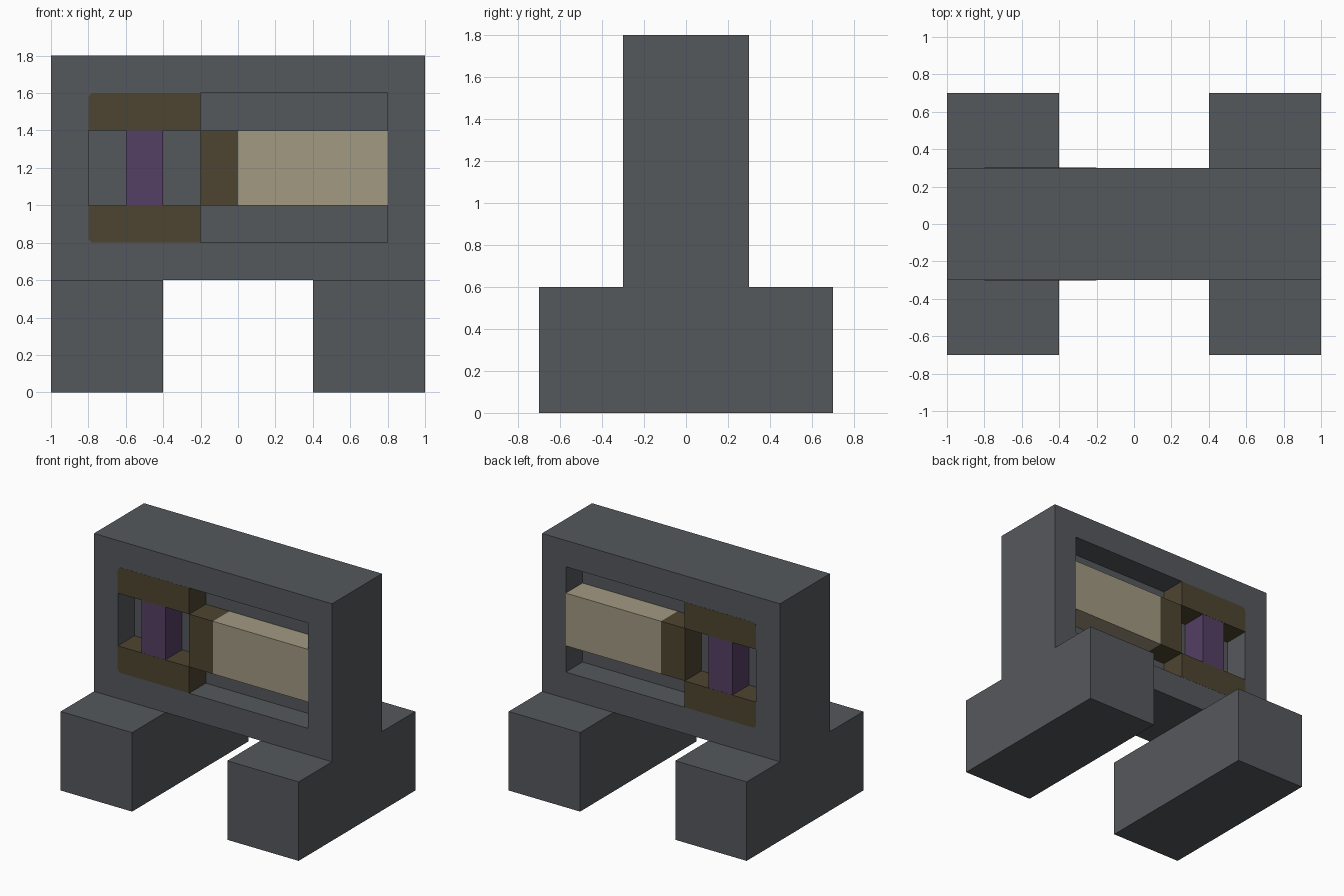
import bpy, bmesh, math
from mathutils import Vector

if "Cube" in bpy.data.objects:
    bpy.data.objects.remove(bpy.data.objects["Cube"])


def material(name, rgb):
    m = bpy.data.materials.new(name)
    m.diffuse_color = (*rgb, 1)
    m.use_nodes = True
    m.node_tree.nodes["Principled BSDF"].inputs["Base Color"].default_value = m.diffuse_color
    return m


GRAY = material("slate_gray", (0.091, 0.098, 0.107))
OLIVE = material("dark_olive", (0.076, 0.060, 0.031))
PURPLE = material("dull_purple", (0.087, 0.050, 0.125))
BEIGE = material("beige", (0.362, 0.319, 0.223))


def finish(name, bm, mat):
    bmesh.ops.recalc_face_normals(bm, faces=bm.faces)
    me = bpy.data.meshes.new(name)
    bm.to_mesh(me)
    bm.free()
    me.materials.append(mat)
    ob = bpy.data.objects.new(name, me)
    bpy.context.collection.objects.link(ob)
    return ob


def prism(name, profile, y0, y1, mat):
    """Extrude an (x, z) outline from y0 to y1."""
    bm = bmesh.new()
    face = bm.faces.new([bm.verts.new((x, y0, z)) for x, z in profile])
    geom = bmesh.ops.extrude_face_region(bm, geom=[face])["geom"]
    verts = [g for g in geom if isinstance(g, bmesh.types.BMVert)]
    bmesh.ops.translate(bm, verts=verts, vec=(0, y1 - y0, 0))
    return finish(name, bm, mat)


def box(name, x0, x1, y0, y1, z0, z1, mat):
    return prism(name, [(x0, z0), (x1, z0), (x1, z1), (x0, z1)], y0, y1, mat)


# Legs
for name, x in (("left_leg", -1.0), ("right_leg", 0.4)):
    box(name, x, x + 0.6, -0.7, 0.7, 0, 0.6, GRAY)

# Frame: a block with a shallow pocket in its front and back
bm = bmesh.new()
bmesh.ops.create_cube(bm, size=1)
for v in bm.verts:
    v.co = Vector((v.co.x * 2, v.co.y * 0.6, v.co.z * 1.2 + 1.2))
bm.normal_update()
faces = [f for f in bm.faces if abs(f.normal.y) > 0.9]
bmesh.ops.inset_individual(bm, faces=faces, thickness=0.2, use_even_offset=True)
for f in faces:
    inward = -0.2 * (1 if f.calc_center_median().y > 0 else -1)
    new = bmesh.ops.extrude_discrete_faces(bm, faces=[f])["faces"][0]
    bmesh.ops.translate(bm, verts=new.verts[:], vec=(0, inward, 0))
finish("frame", bm, GRAY)

# Upper arm outline with a rounded outer corner
R = 0.03
arm = [(-0.8, 1.4), (-0.2, 1.4), (-0.2, 1.6)]
for i in range(6):
    a = math.radians(90 + 18 * i)
    arm.append((-0.8 + R + R * math.cos(a), 1.6 - R + R * math.sin(a)))

# Mechanism, repeated on the front and back
for side, s in (("front", -1), ("back", 1)):
    y0, y1 = 0.1 * s, 0.3 * s
    for level, flip in (("upper", 1), ("lower", -1)):
        outline = [(x, 1.2 + flip * (z - 1.2)) for x, z in arm]
        prism(f"{side}_{level}_arm", outline, y0, 0.301 * s, OLIVE)
        za, zb = 1.2 + flip * 0.365, 1.2 + flip * 0.4
        box(f"{side}_{level}_corner_fill", -0.8, -0.765, y0, y1, za, zb, GRAY)
    box(f"{side}_bracket_post", -0.2, 0, y0, y1, 1.0, 1.4, OLIVE)
    box(f"{side}_purple_bar", -0.6, -0.4, y0, y1, 1.0, 1.4, PURPLE)
    box(f"{side}_beige_beam", 0, 0.8, y0, y1, 1.0, 1.4, BEIGE)
